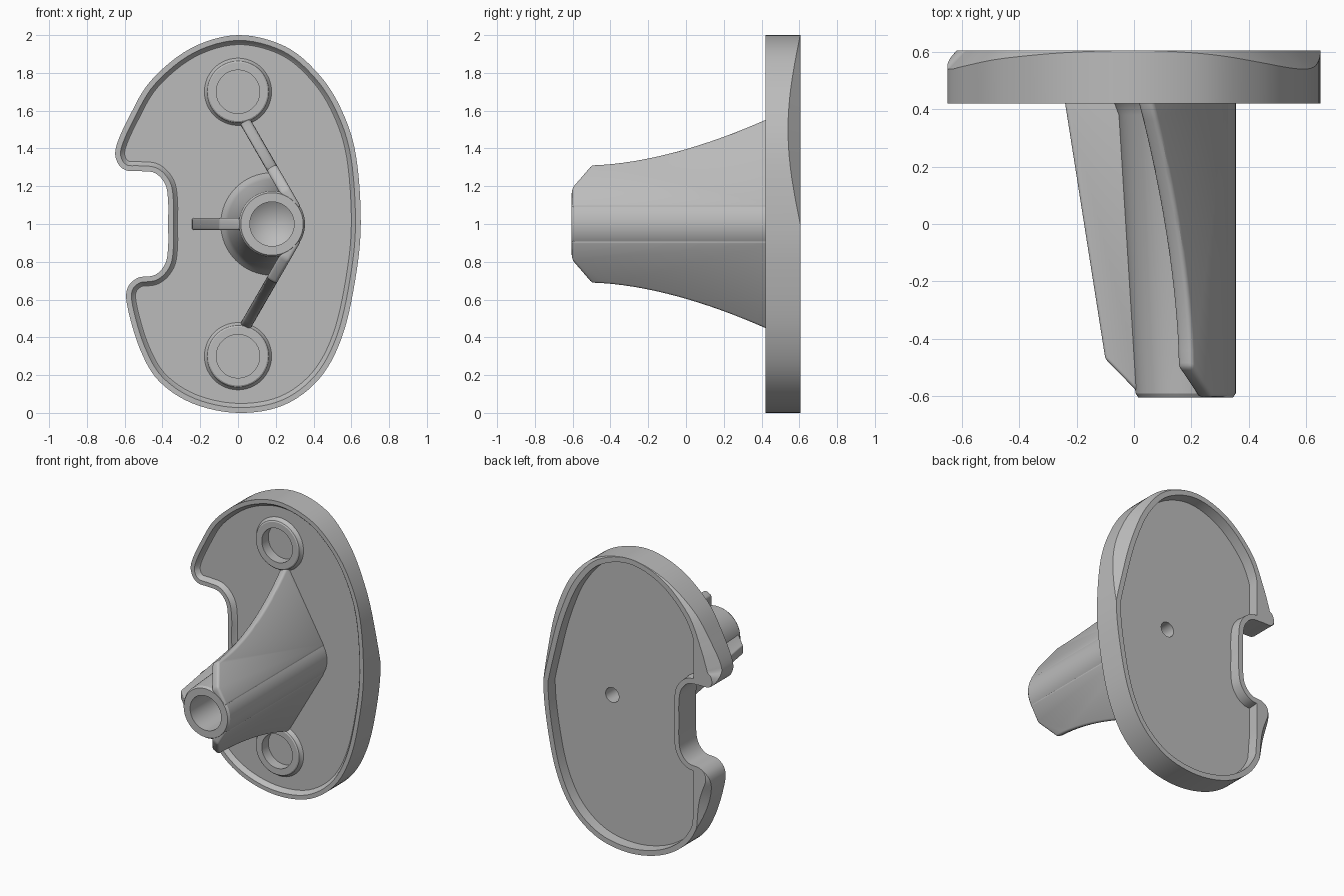
import bpy, bmesh
from math import sin, cos, pi, radians
from mathutils import Vector

cube = bpy.data.objects.get("Cube")
if cube:
    bpy.data.objects.remove(cube)

grey = bpy.data.materials.new("light grey")
grey.use_nodes = True
grey.diffuse_color = (0.5, 0.5, 0.5, 1)
grey.node_tree.nodes["Principled BSDF"].inputs["Base Color"].default_value = (0.5, 0.5, 0.5, 1)

AXIS = Vector((0.18, 0, 1.0))   # axis of the post
FRONT, FLOOR, REAR_FLOOR, BACK = 0.42, 0.45, 0.535, 0.605
SIDES = 64


def finish(name, bm, smooth=True):
    bmesh.ops.remove_doubles(bm, verts=bm.verts, dist=0.0004)
    bmesh.ops.recalc_face_normals(bm, faces=bm.faces)
    mesh = bpy.data.meshes.new(name)
    bm.to_mesh(mesh)
    bm.free()
    mesh.materials.append(grey)
    ob = bpy.data.objects.new(name, mesh)
    bpy.context.collection.objects.link(ob)
    if smooth:
        shade(ob)
    return ob


def shade(ob):
    bpy.ops.object.select_all(action='DESELECT')
    ob.select_set(True)
    bpy.context.view_layer.objects.active = ob
    bpy.ops.object.shade_smooth_by_angle(angle=radians(30))


def loft(name, rings, caps=(False, False), smooth=True):
    """Skin a list of equal-length rings of (x, y, z) points."""
    bm = bmesh.new()
    loops = [[bm.verts.new(p) for p in ring] for ring in rings]
    n = len(loops[0])
    for a, b in zip(loops, loops[1:]):
        for i in range(n):
            j = (i + 1) % n
            bm.faces.new((a[i], a[j], b[j], b[i]))
    for wanted, loop in zip(caps, (loops[0], loops[-1])):
        if wanted:
            bm.faces.new(loop)
    return finish(name, bm, smooth)


def circle(x, z, r, y):
    return [(x + r * cos(2 * pi * i / SIDES), y, z + r * sin(2 * pi * i / SIDES))
            for i in range(SIDES)]


def lathe(name, x, z, profile, caps=(False, False)):
    return loft(name, [circle(x, z, r, y) for r, y in profile], caps)


# Kidney-shaped outline with a notch on one side
control = [(0, 2), (.25, 1.94), (.43, 1.79), (.55, 1.6), (.625, 1.36), (.65, 1.0),
           (.62, .7), (.55, .4), (.43, .18), (.24, .04), (0, 0), (-.24, .05),
           (-.42, .17), (-.52, .34), (-.585, .56), (-.585, .66), (-.53, .715),
           (-.44, .73), (-.385, .79), (-.37, .88), (-.37, 1.0), (-.37, 1.12),
           (-.385, 1.21), (-.44, 1.27), (-.52, 1.28), (-.595, 1.285), (-.64, 1.33),
           (-.645, 1.41), (-.575, 1.57), (-.46, 1.76), (-.25, 1.93)]


def smooth_outline(points, steps=6):
    out, n = [], len(points)
    pts = [Vector(p) for p in points]
    for i in range(n):
        a, b, c, d = (pts[(i + k) % n] for k in (-1, 0, 1, 2))
        for s in range(steps):
            t = s / steps
            out.append(0.5 * (2 * b + (c - a) * t + (2 * a - 5 * b + 4 * c - d) * t ** 2
                              + (3 * b - a - 3 * c + d) * t ** 3))
    return out


outline = smooth_outline(control)
normals = []
for i in range(len(outline)):
    d = (outline[(i + 1) % len(outline)] - outline[i - 1]).normalized()
    normals.append(Vector((d.y, -d.x)))   # points inward


def chamfer(p):
    """Rear chamfer size, widest on the shoulders and fading along the edge."""
    if p.x > 0:
        return 0.065 * sin(pi * (p.y - 1)) if 1 < p.y < 2 else 0
    if p.y > 1.29:
        return 0.065 * min((p.y - 1.29) / 0.1, (2 - p.y) / 0.55, 1)
    if 0.3 < p.y < 0.7 and p.x < -0.45:
        return 0.045 * sin(pi * (p.y - 0.3) / 0.4)
    return 0


def plate_ring(y, inset=0.0, bevel=0.0, recess=False):
    """y is a depth; bevel 1 follows the chamfered back outline."""
    ring = []
    for p, n in zip(outline, normals):
        c = max(chamfer(p), 0)
        q = p + n * (inset + bevel * c)
        ring.append((max(q.x, -0.48) if recess else q.x,
                     y - (c if bevel == 0 and y == BACK else 0), q.y))
    return ring


plate = loft("base_plate", [
    plate_ring(FLOOR, 0.05),
    plate_ring(FLOOR - 0.006, 0.042),
    plate_ring(FRONT + 0.005, 0.033),
    plate_ring(FRONT, 0.028),
    plate_ring(FRONT),
    plate_ring(BACK),
    plate_ring(BACK, 0, 1),
    plate_ring(BACK, 0.035, 1, True),
    plate_ring(REAR_FLOOR, 0.04, 1, True),
], (True, True), smooth=False)


def cut(target, cutter):
    mod = target.modifiers.new("cut", 'BOOLEAN')
    mod.operation, mod.solver, mod.object = 'DIFFERENCE', 'EXACT', cutter
    bpy.context.view_layer.objects.active = target
    bpy.ops.object.modifier_apply(modifier=mod.name)
    bpy.data.objects.remove(cutter)


# Screw bosses: blind holes in the plate with a raised collar
for label, z in (("upper", 1.7), ("lower", 0.3)):
    cut(plate, lathe("hole_cutter", 0, z, [(0.115, 0.3), (0.115, 0.49)], (True, True)))
    lathe(label + "_screw_boss", 0, z, [(0.115, 0.489), (0.115, FRONT), (0.155, FRONT),
                                        (0.163, 0.425), (0.168, 0.44), (0.18, 0.452)])

# Small bore in the back of the plate
cut(plate, lathe("bore_cutter", AXIS.x, 1, [(0.05, 0.3), (0.05, 0.7)], (True, True)))
lathe("rear_bore", AXIS.x, 1, [(0.0001, 0.25), (0.05, 0.25), (0.05, REAR_FLOOR)])
shade(plate)

# Post: round at the tip, spreading to a wider foot but flat on its outer side
R_TIP, R_FOOT, TIP_Y = 0.175, 0.25, -0.605


def post_ring(radius, y):
    ring = []
    for i in range(SIDES):
        a = 2 * pi * i / SIDES
        off = max(abs(a if a <= pi else a - 2 * pi) - pi / 6, 0)
        limit = R_TIP / cos(off) if off < 1.2 else 1
        r = min(radius, limit)
        ring.append((AXIS.x + r * cos(a), y, 1 + r * sin(a)))
    return ring


loft("post", [circle(AXIS.x, 1, 0.0001, -0.02), circle(AXIS.x, 1, 0.117, -0.1),
              circle(AXIS.x, 1, 0.117, TIP_Y), post_ring(0.165, TIP_Y),
              post_ring(R_TIP, -0.59), post_ring(0.235, 0.38),
              post_ring(R_FOOT, 0.42), post_ring(0.275, 0.455)])


def gusset(name, profile, along, across, offset, thick):
    """Extrude a (distance, y) profile into a thin web beside the post."""
    bm = bmesh.new()
    sides = []
    for s in (-0.5, 0.5):
        sides.append([bm.verts.new(AXIS + along * t + across * (offset + s * thick)
                                   + Vector((0, y, 0))) for t, y in profile])
    n = len(profile)
    for i in range(n):
        j = (i + 1) % n
        bm.faces.new((sides[0][i], sides[0][j], sides[1][j], sides[1][i]))
    for side in sides:
        bm.faces.new(side)
    ob = finish(name, bm, False)
    mod = ob.modifiers.new("rounded edges", 'BEVEL')
    mod.width, mod.segments, mod.limit_method = 0.016, 3, 'ANGLE'
    bpy.context.view_layer.objects.active = ob
    bpy.ops.object.modifier_apply(modifier=mod.name)
    shade(ob)


# Two curved webs run tangentially from the post toward the bosses
sweep = [(0.263 + 0.277 * (k / 16) ** 1.7, -0.5 + 0.92 * k / 16) for k in range(17)]
curved = [(0, -0.603), (0.124, -0.603)] + sweep + [(0.55, 0.47), (0, 0.47)]
for label, side in (("upper", 1), ("lower", -1)):
    gusset(label + "_web", curved, Vector((-0.5, 0, 0.866 * side)),
           Vector((0.866, 0, 0.5 * side)), 0.148, 0.06)

# Straight web on the notch side
straight = [(0.13, -0.603), (0.15, -0.603), (0.28, -0.47), (0.42, 0.42),
            (0.425, 0.47), (0.13, 0.47)]
gusset("side_web", straight, Vector((-1, 0, 0)), Vector((0, 0, 1)), 0, 0.065)
